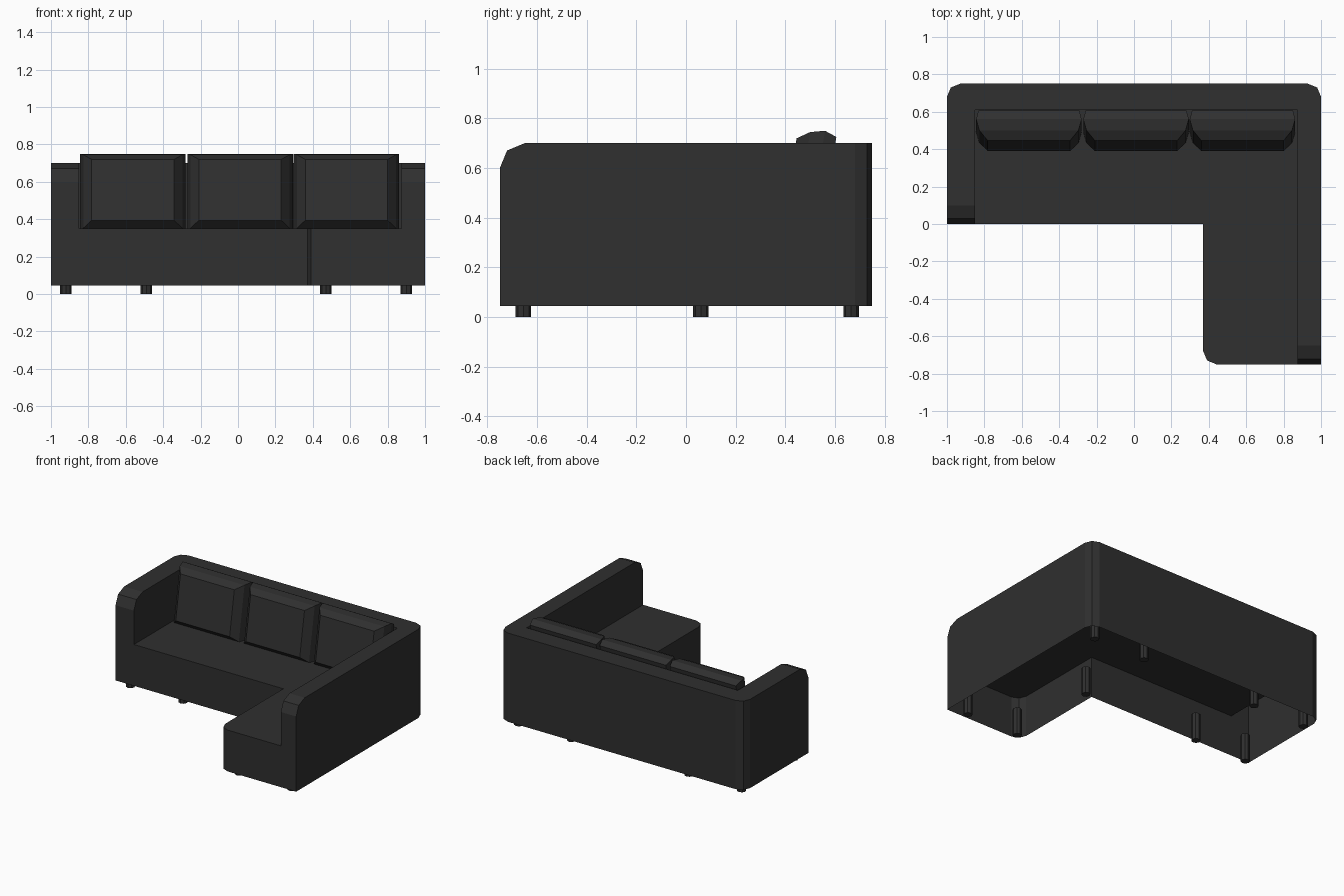
import bpy, bmesh, math

if "Cube" in bpy.data.objects:
    bpy.data.objects.remove(bpy.data.objects["Cube"])

mat = bpy.data.materials.new("charcoal fabric")
mat.diffuse_color = (0.029, 0.029, 0.029, 1)
mat.use_nodes = True
mat.node_tree.nodes["Principled BSDF"].inputs["Base Color"].default_value = mat.diffuse_color

FLOOR, SEAT, RIM = 0.045, 0.35, 0.70


def make_object(name, bm):
    mesh = bpy.data.meshes.new(name)
    bm.to_mesh(mesh)
    bm.free()
    mesh.materials.append(mat)
    obj = bpy.data.objects.new(name, mesh)
    bpy.context.collection.objects.link(obj)
    return obj


def corner(x, y, start, r=0.07):
    """Three points rounding the outer corner at (x, y), counter-clockwise."""
    mid = math.radians(start + 45)
    cx = x - math.copysign(r, math.cos(mid))
    cy = y - math.copysign(r, math.sin(mid))
    return [(cx + r * math.cos(math.radians(start + a)),
             cy + r * math.sin(math.radians(start + a))) for a in (0, 45, 90)]


# Sofa frame: hollow shell, open underneath, with a U-shaped rim around an L-shaped seat
inner = [(-0.85, 0), (-0.85, 0.61), (0.875, 0.61), (0.875, -0.75)]
rim = [(-1, 0)] + inner + [(1, -0.75)] + corner(1, 0.75, 0) + corner(-1, 0.75, 90)
seat = [inner[0], (0.37, 0)] + corner(0.37, -0.75, 180) + inner[:0:-1]

bm = bmesh.new()


def face(pts):
    bm.faces.new([bm.verts.new(p) for p in pts])


def wall(a, b, z0, z1):
    face([(*a, z0), (*b, z0), (*b, z1), (*a, z1)])


face([(*p, RIM) for p in rim])
face([(*p, SEAT) for p in seat])
for a, b in zip(rim, rim[1:] + rim[:1]):
    wall(a, b, SEAT if a in inner and b in inner else FLOOR, RIM)
for a, b in zip(seat, seat[1:] + seat[:1]):
    if not (a in inner and b in inner):
        wall(a, b, FLOOR, SEAT)
bmesh.ops.remove_doubles(bm, verts=bm.verts, dist=0.0005)

# Rounded top front ends of both arms
ends = [e for e in bm.edges
        if all(v.co.z > RIM - 0.01 and v.co.y < 0.01 for v in e.verts)
        and abs(e.verts[0].co.y - e.verts[1].co.y) < 0.001]
bmesh.ops.bevel(bm, geom=ends, offset=0.1, offset_type='OFFSET',
                segments=2, profile=0.5, affect='EDGES')
make_object("sofa_frame", bm)

# Back cushions: stacked rectangles (depth, half width, half height), leaning back
layers = [(0, 0.22, 0.165), (0.05, 0.265, 0.199),
          (0.108, 0.282, 0.214), (0.157, 0.27, 0.197)]
tilt = math.radians(9.6)
c, s = math.cos(tilt), math.sin(tilt)
for i, cx in enumerate((-0.562, 0.011, 0.58)):
    bm = bmesh.new()
    rings = []
    for d, w, h in layers:
        rings.append([bm.verts.new((cx + sx * w,
                                    0.418 + d * c + sz * h * s,
                                    0.557 - d * s + sz * h * c))
                      for sx, sz in ((-1, -1), (1, -1), (1, 1), (-1, 1))])
    bm.faces.new(rings[0])
    bm.faces.new(rings[-1][::-1])
    for r0, r1 in zip(rings, rings[1:]):
        for k in range(4):
            n = (k + 1) % 4
            bm.faces.new((r0[k], r1[k], r1[n], r0[n]))
    bmesh.ops.recalc_face_normals(bm, faces=bm.faces)
    make_object(f"back_cushion_{i + 1}", bm)

# Legs: short eight-sided posts running up inside the frame
spots = [(x, y) for x in (-0.92, -0.49, 0.47) for y in (0.06, 0.665)]
spots += [(0.9, 0.665), (0.47, -0.655), (0.9, -0.655)]
for i, (x, y) in enumerate(spots):
    bm = bmesh.new()
    bmesh.ops.create_cone(bm, cap_ends=True, segments=8,
                          radius1=0.031, radius2=0.031, depth=0.2)
    leg = make_object(f"leg_{i + 1}", bm)
    leg.location = (x, y, 0.1)
